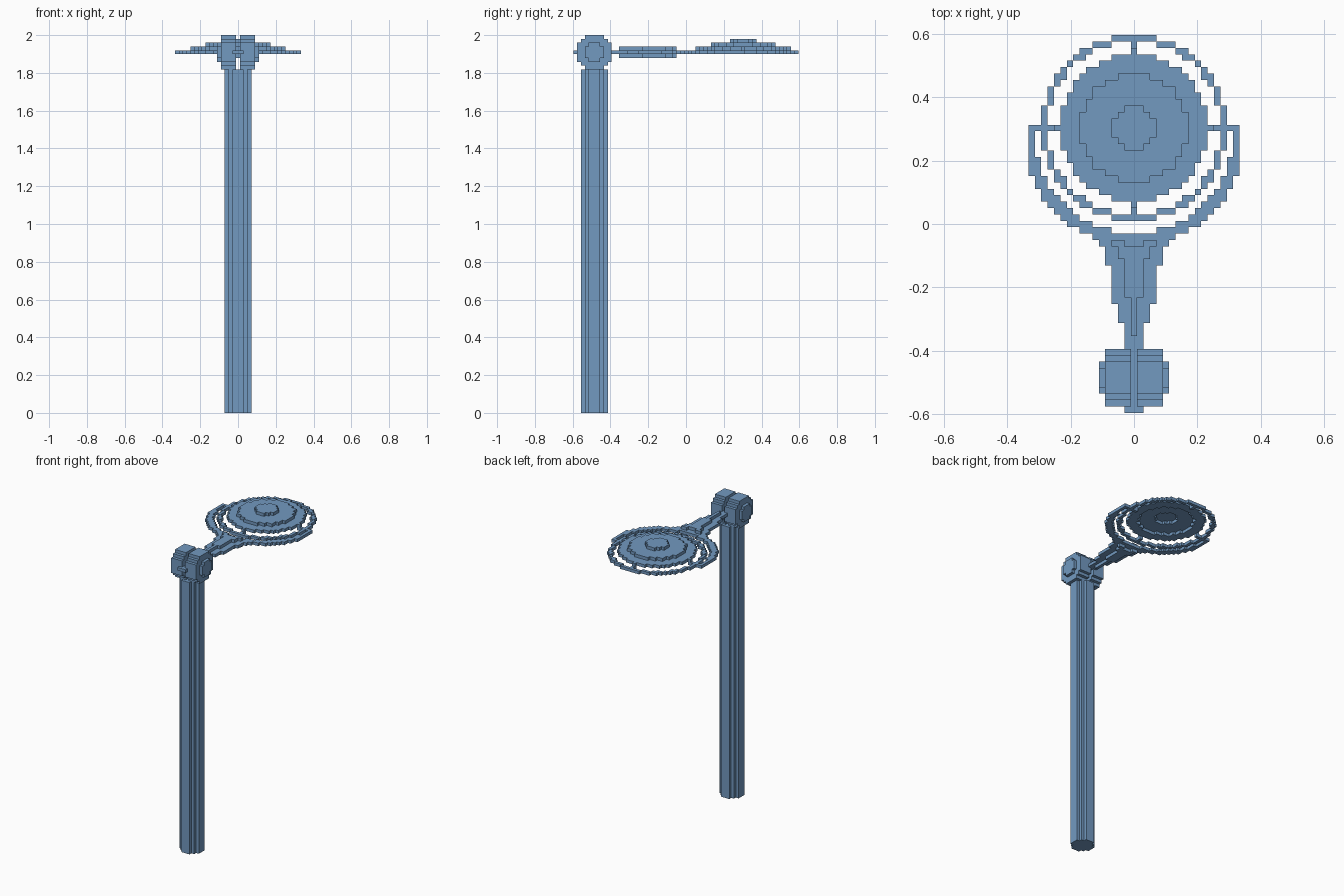
import bpy, bmesh

if "Cube" in bpy.data.objects:
    bpy.data.objects.remove(bpy.data.objects["Cube"], do_unlink=True)

V = 2 / 99           # size of one block
DISH_Y = 15          # dish centre, in blocks
HINGE_Y, HINGE_Z = -24, 94
MID = 94             # layer of the arm and rings

blue = bpy.data.materials.new("steel_blue")
blue.use_nodes = True
COL = (0.17, 0.32, 0.53, 1)
blue.diffuse_color = COL
blue.node_tree.nodes["Principled BSDF"].inputs["Base Color"].default_value = COL


def blocks(name, layers, axis="z"):
    """Extrude sets of grid cells; layers = [(cells, low, high)] along the axis."""
    bm = bmesh.new()
    for cells, lo, hi in layers:
        verts = {}

        def vert(a, b, h):
            if (a, b, h) not in verts:
                if axis == "z":
                    co = ((a - .5) * V, (b - .5) * V, h * V)
                else:
                    co = ((h - .5) * V, (a - .5) * V, b * V)
                verts[a, b, h] = bm.verts.new(co)
            return verts[a, b, h]

        for a, b in sorted(cells):
            c = [(a, b), (a + 1, b), (a + 1, b + 1), (a, b + 1)]
            bm.faces.new([vert(*p, hi) for p in c])
            bm.faces.new([vert(*p, lo) for p in reversed(c)])
            for i, (da, db) in enumerate([(0, -1), (1, 0), (0, 1), (-1, 0)]):
                if (a + da, b + db) not in cells:
                    p, q = c[i], c[(i + 1) % 4]
                    bm.faces.new([vert(*p, lo), vert(*q, lo),
                                  vert(*q, hi), vert(*p, hi)])
    mesh = bpy.data.meshes.new(name)
    bm.to_mesh(mesh)
    bm.free()
    mesh.materials.append(blue)
    obj = bpy.data.objects.new(name, mesh)
    bpy.context.collection.objects.link(obj)
    return obj


def ring(cx, cy, r_out, r_in=0):
    n = int(r_out) + 1
    return {(cx + x, cy + y) for x in range(-n, n + 1) for y in range(-n, n + 1)
            if r_in ** 2 <= x * x + y * y <= r_out ** 2}


def bars(rows):
    """Centred bars: (first y, last y, half width)."""
    return {(x, y) for y0, y1, w in rows
            for y in range(y0, y1 + 1) for x in range(-w, w + 1)}


# Post
blocks("post", [(ring(0, HINGE_Y, 3.5), 0, 90)])

# Hinge drums with end caps, leaving a central slot
drum, cap = ring(HINGE_Y, HINGE_Z, 4.5), ring(HINGE_Y, HINGE_Z, 2.5)
for side, spans in (("left", ((1, 5), (5, 6))), ("right", ((-4, 0), (-5, -4)))):
    blocks("hinge_drum_" + side, [(drum, *spans[0])], "x")
    blocks("hinge_cap_" + side, [(cap, *spans[1])], "x")

# Arm widening into a half-ring fork
fork = {(x, y) for x, y in ring(0, DISH_Y - 1, 305 ** .5, 238 ** .5)
        if abs(x) <= 16 and y <= DISH_Y}
arm = bars([(-29, -20, 1), (-19, -16, 1), (-15, -13, 2), (-12, -7, 3),
            (-6, -4, 4), (-3, -3, 5)])
blocks("arm_and_fork", [(fork | arm, MID, MID + 1)])

# Stiffening ribs above and below the arm
rib = bars([(-17, -12, 0), (-11, -6, 1), (-5, -4, 2)])
rib |= {(x, -3) for x in (-3, -2, 2, 3)}
blocks("arm_ribs", [(rib, MID - 1, MID), (rib, MID + 1, MID + 2)])

# Ring around the dish
blocks("dish_ring", [(ring(0, DISH_Y, 14.5, 13.5), MID, MID + 1)])

# Pins joining dish, ring and fork
dirs = [(1, 0), (-1, 0), (0, 1), (0, -1)]
inner = {(dx * 12, DISH_Y + dy * 12) for dx, dy in dirs}
outer = {(dx * 13, DISH_Y + dy * 13) for dx, dy in dirs}
outer |= {(-15, DISH_Y), (15, DISH_Y)}
blocks("dish_pins", [(inner | outer, MID, MID + 1), (inner, MID + 1, MID + 2)])

# Stepped hollow dish
for i, (name, r, r_in) in enumerate((("rim", 11.5, 8.5), ("middle", 8.5, 3.5),
                                     ("crown", 3.5, 0))):
    blocks("dish_" + name, [(ring(0, DISH_Y, r, r_in), MID + 1 + i, MID + 2 + i)])
